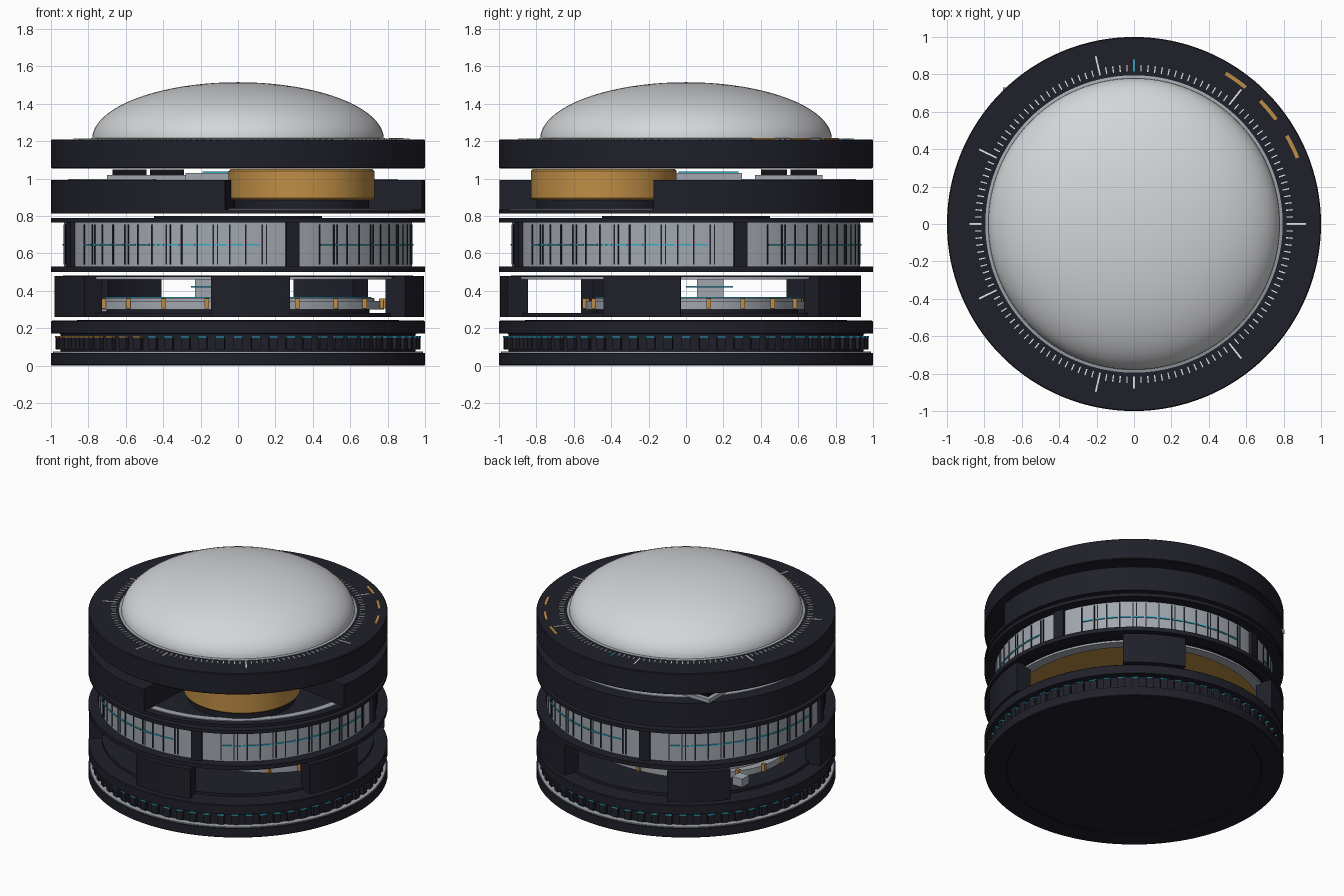
import bpy, bmesh
from math import sin, cos, radians, pi, ceil

if "Cube" in bpy.data.objects:
    bpy.data.objects.remove(bpy.data.objects["Cube"])


def mat(name, r, g, b):
    m = bpy.data.materials.new(name)
    m.diffuse_color = (r, g, b, 1)
    m.use_nodes = True
    m.node_tree.nodes["Principled BSDF"].inputs["Base Color"].default_value = m.diffuse_color
    return m


DARK = mat("dark shell", .014, .014, .023)
GREY = mat("metal grey", .36, .39, .43)
PALE = mat("pale dome", .66, .67, .69)
WHITE = mat("white marks", .85, .86, .88)
GOLD = mat("copper gold", .52, .27, .06)
CYAN = mat("cyan light", .03, .42, .60)
CHIP = mat("black chip", .007, .007, .009)


def finish(name, bm, m):
    bmesh.ops.recalc_face_normals(bm, faces=bm.faces)
    me = bpy.data.meshes.new(name)
    bm.to_mesh(me)
    bm.free()
    ob = bpy.data.objects.new(name, me)
    bpy.context.collection.objects.link(ob)
    me.materials.append(m)
    bpy.context.view_layer.objects.active = ob
    ob.select_set(True)
    bpy.ops.object.shade_smooth_by_angle(angle=radians(30))
    ob.select_set(False)
    return ob


def lathe(name, prof, m, at=(0, 0), n=128, closed=False, scale=(1, 1)):
    """Spin (radius, z) points about z; radius 0 makes a pole."""
    bm = bmesh.new()
    rings = []
    for r, z in prof:
        k = 1 if r == 0 else n
        rings.append([bm.verts.new((at[0] + scale[0] * r * cos(2 * pi * i / n),
                                    at[1] + scale[1] * r * sin(2 * pi * i / n), z)) for i in range(k)])
    pairs = list(zip(rings, rings[1:])) + ([(rings[-1], rings[0])] if closed else [])
    for a, b in pairs:
        for i in range(n):
            j = (i + 1) % n
            q = [a[i % len(a)], a[j % len(a)], b[j % len(b)], b[i % len(b)]]
            bm.faces.new(list(dict.fromkeys(q)))
    return finish(name, bm, m)


def disc(name, r, z0, z1, m, **k):
    return lathe(name, [(0, z0), (r, z0), (r, z1), (0, z1)], m, **k)


def ring(name, r0, r1, z0, z1, m):
    return lathe(name, [(r0, z0), (r1, z0), (r1, z1), (r0, z1)], m, closed=True)


def arcs(name, items, m):
    """Ring sectors (r0, r1, z0, z1, start, end in degrees) in one object."""
    bm = bmesh.new()
    for r0, r1, z0, z1, a0, a1 in items:
        n = max(1, ceil((a1 - a0) / 3))
        rows = []
        for i in range(n + 1):
            t = radians(a0 + (a1 - a0) * i / n)
            rows.append([bm.verts.new((r * cos(t), r * sin(t), z))
                         for r, z in ((r0, z0), (r1, z0), (r1, z1), (r0, z1))])
        for a, b in zip(rows, rows[1:]):
            for i in range(4):
                j = (i + 1) % 4
                bm.faces.new((a[i], a[j], b[j], b[i]))
        bm.faces.new(rows[0])
        bm.faces.new(rows[-1][::-1])
    return finish(name, bm, m)


def boxes(name, items, m):
    """Boxes given as (x0, x1, y0, y1, z0, z1) in one object."""
    bm = bmesh.new()
    for x0, x1, y0, y1, z0, z1 in items:
        vs = bmesh.ops.create_cube(bm, size=1)["verts"]
        for v in vs:
            v.co = (x1 if v.co.x > 0 else x0, y1 if v.co.y > 0 else y0, z1 if v.co.z > 0 else z0)
    return finish(name, bm, m)


# Layer 1: base with toothed groove and lights
lathe("base_body", [(0, .004), (.85, .004), (.855, 0), (.995, 0), (1, .005), (1, .068), (.95, .07),
                    (.95, .17), (1, .172), (1, .235), (.995, .24), (.86, .24), (.86, .245), (0, .245)], DARK)
ring("base_trim_ring", .94, .99, .068, .076, GREY)
step = 360 / 64
arcs("base_teeth", [(.94, .975, .085, .15, i * step - 1.4, i * step + 1.4) for i in range(64)], DARK)
lamps = [(i * step, (.94, .978, .15, .158, i * step - 1.4, i * step + 1.4)) for i in range(64)]
arcs("base_cyan_lamps", [s for a, s in lamps if not 182 < a < 240], CYAN)
arcs("base_gold_lamps", [s for a, s in lamps if 182 < a < 240], GOLD)

# Layer 2: open frame with five pillars and a circuit module
disc("frame_floor", .91, .26, .282, DARK)
arcs("frame_pillars", [(.88, .995, .26, .48, a - 12.3, a + 12.3) for a in (-86, -14, 58, 130, 202)], DARK)
ring("frame_top_ring", .85, .92, .46, .475, GREY)
ring("frame_top_rim", .86, .935, .474, .481, DARK)
S = dict(at=(0, .06), scale=(1.3, 1))
disc("module_seat", .54, .28, .30, DARK, **S)
disc("module_board", .60, .30, .345, GREY, **S)
disc("module_cover", .56, .345, .362, GREY, **S)
disc("module_light_layer", .55, .362, .368, CYAN, **S)
pins = []
for i in range(20):
    t = 2 * pi * i / 20 + .1
    x, y = .785 * cos(t), .06 + .605 * sin(t)
    pins.append((x - .012, x + .012, y - .012, y + .012, .305, .36))
boxes("module_pins", pins, GOLD)
boxes("connector_blocks", [(-.23, -.12, .06, .2, .36, .46), (-.78, -.70, .38, .46, .29, .35)], GREY)
boxes("connector_light", [(-.25, -.08, 0, .25, .418, .426)], CYAN)

# Layer 3: ribbed drum between two flanges
ring("drum_bottom_flange", .9, 1, .50, .53, DARK)
disc("drum_copper_underside", .83, .512, .53, GOLD)
disc("drum_core", .93, .525, .77, GREY)
disc("drum_top_flange", 1, .765, .79, DARK)
disc("drum_top_plate", .45, .79, .80, DARK)
posts = [-72, 18, 108, 198]
arcs("drum_posts", [(.9, .955, .52, .77, a - 2.2, a + 2.2) for a in posts], DARK)
ribs, dashes = [], []
for a in posts:
    for i in range(14):
        t = a + 10 + i * 70 / 13
        ribs.append((.92, .934, .54, .755, t - .25, t + .25))
        if i % 3 == 1:
            ribs.append((.92, .934, .54, .755, t + 1.2, t + 1.6))
        if i < 13:
            dashes.append((.92, .937, .641, .65, t + .4, t + 4.6))
arcs("drum_ribs", ribs, DARK)
arcs("drum_light_dashes", dashes, CYAN)

# Layer 4: tray with a notch holding a copper cell
disc("tray_floor", 1, .813, .835, DARK)
arcs("tray_body", [(.01, 1, .82, .992, -10, 266)], DARK)
arcs("tray_notch_trim", [(.9, .95, .833, .84, -93, -11)], GREY)
arcs("tray_top_trim", [(.87, .91, .99, .997, 20, 240)], GREY)
C = (.34, -.44)
disc("cell_seat", .36, .83, .89, DARK, at=C)
lathe("copper_cell", [(0, .885), (.38, .885), (.39, .895), (.39, 1.04), (.38, 1.05), (0, 1.05)], GOLD, at=C)
boxes("tray_boards", [(-.70, -.27, .37, .73, .99, 1.02), (-.28, .05, -.05, .30, .99, 1.03)], GREY)
boxes("board_light", [(-.19, .03, -.04, .28, 1.03, 1.038)], CYAN)
boxes("board_chips", [(x, x + .18, y, y + .14, 1.02, 1.048) for x in (-.67, -.47) for y in (.40, .56)], CHIP)

# Layer 5: bezel, dome and dial marks
lathe("bezel", [(0, 1.055), (.995, 1.055), (1, 1.06), (1, 1.205), (.995, 1.21), (0, 1.21)], DARK)
lathe("dome_seat_ring", [(.77, 1.205), (.795, 1.205), (.795, 1.213), (.77, 1.22)], GREY, closed=True)
lathe("dome", [(.78 * cos(pi / 2 * i / 20), 1.21 + .305 * sin(pi / 2 * i / 20)) for i in range(20)]
      + [(0, 1.515)], PALE)
marks = []
for i in range(140):
    a = i * 360 / 140
    if i == 35:
        continue
    end = .92 if i % 20 == 0 else .88 if i % 35 == 0 else .85
    w = .3 if end > .85 else .22
    marks.append((.815, end, 1.205, 1.214, a - w, a + w))
arcs("dial_marks", marks, WHITE)
arcs("dial_top_mark", [(.815, .88, 1.205, 1.214, 89.7, 90.3)], CYAN)
arcs("dial_gold_bars", [(.933, .953, 1.205, 1.216, a, a + 8) for a in (22, 36.3, 50.7)], GOLD)
